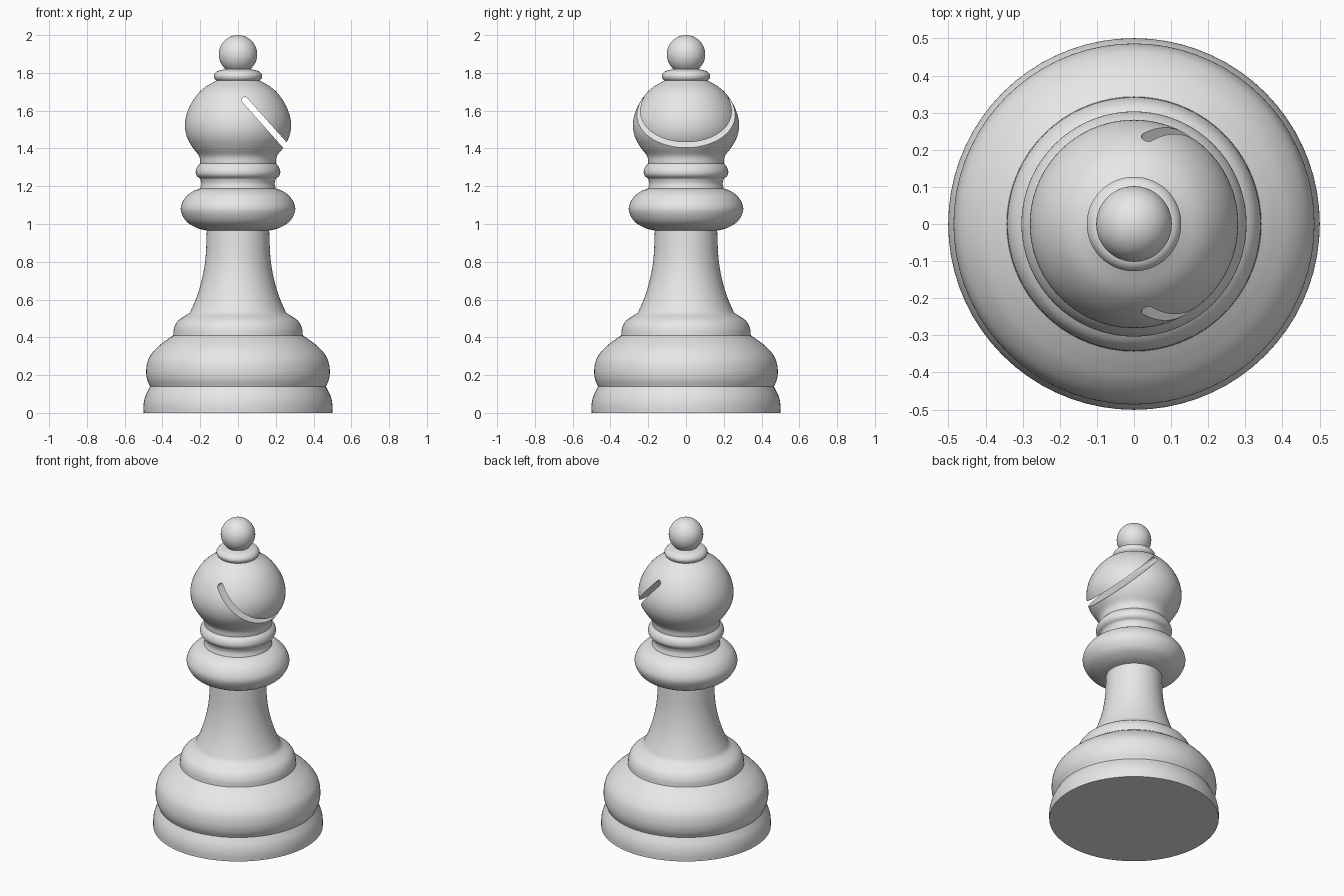
import bpy, bmesh, math
from mathutils import Vector

if "Cube" in bpy.data.objects:
    bpy.data.objects.remove(bpy.data.objects["Cube"])

SEGMENTS = 72
grey = bpy.data.materials.new("light grey")
grey.diffuse_color = (0.8, 0.8, 0.8, 1)
grey.use_nodes = True
grey.node_tree.nodes["Principled BSDF"].inputs["Base Color"].default_value = grey.diffuse_color


def smooth_curve(pts, steps=4):
    """Catmull-Rom through (radius, height) points, ends kept sharp."""
    p = [Vector(q) for q in pts]
    p = [2 * p[0] - p[1]] + p + [2 * p[-1] - p[-2]]
    out = []
    for i in range(1, len(p) - 2):
        a, b, c, d = p[i - 1:i + 3]
        for s in range(steps):
            t = s / steps
            out.append(0.5 * (2 * b + (c - a) * t + (2 * a - 5 * b + 4 * c - d) * t ** 2
                              + (3 * b - a - 3 * c + d) * t ** 3))
    return out + [p[-2]]


def mesh_object(name, bm):
    bmesh.ops.recalc_face_normals(bm, faces=bm.faces)
    mesh = bpy.data.meshes.new(name)
    bm.to_mesh(mesh)
    bm.free()
    mesh.materials.append(grey)
    ob = bpy.data.objects.new(name, mesh)
    bpy.context.collection.objects.link(ob)
    return ob


def lathe(name, profile):
    bm = bmesh.new()
    rings = []
    for r, z in profile:
        rings.append([bm.verts.new((r * math.cos(2 * math.pi * k / SEGMENTS),
                                    r * math.sin(2 * math.pi * k / SEGMENTS), z))
                      for k in range(SEGMENTS)])
    for lo, hi in zip(rings, rings[1:]):
        for k in range(SEGMENTS):
            n = (k + 1) % SEGMENTS
            bm.faces.new((lo[k], lo[n], hi[n], hi[k]))
    bm.faces.new(rings[0])
    top = bm.verts.new((0, 0, 2.0))
    for k in range(SEGMENTS):
        bm.faces.new((rings[-1][k], rings[-1][(k + 1) % SEGMENTS], top))
    return mesh_object(name, bm)


# Profile sections, each smooth, meeting at creases
sections = [
    # foot
    [(0.5, 0), (0.5, 0.045), (0.49, 0.09), (0.466, 0.14)],
    # wide base bulge
    [(0.466, 0.14), (0.482, 0.18), (0.486, 0.23), (0.472, 0.29), (0.43, 0.345),
     (0.38, 0.385), (0.343, 0.41)],
    # step
    [(0.343, 0.41), (0.338, 0.45), (0.315, 0.49), (0.255, 0.53)],
    # stem
    [(0.255, 0.53), (0.22, 0.61), (0.19, 0.71), (0.172, 0.82), (0.165, 0.965)],
    # big collar
    [(0.165, 0.965), (0.215, 0.978), (0.27, 1.01), (0.3, 1.06), (0.3, 1.1),
     (0.275, 1.145), (0.235, 1.175), (0.2, 1.188)],
    # neck
    [(0.2, 1.188), (0.194, 1.215), (0.2, 1.24)],
    # small ring
    [(0.2, 1.24), (0.218, 1.255), (0.224, 1.275), (0.217, 1.3), (0.2, 1.32)],
    # head
    [(0.2, 1.32), (0.206, 1.36), (0.24, 1.405), (0.27, 1.46), (0.281, 1.52),
     (0.271, 1.585), (0.238, 1.655), (0.187, 1.715), (0.115, 1.76)],
    # top ring
    [(0.115, 1.76), (0.125, 1.772), (0.126, 1.79), (0.108, 1.81), (0.066, 1.82)],
]
profile = []
for sec in sections:
    curve = smooth_curve(sec)
    profile += curve[1:] if profile else curve

# ball finial
for i in range(1, 18):
    a = math.radians(-50 + 140 * i / 18)
    profile.append(Vector((0.102 * math.cos(a), 1.898 + 0.102 * math.sin(a))))

bishop = lathe("bishop_piece", profile)

# Slanted slot with a round inner end, cut through the head
start, end = Vector((0.036, 1.656)), Vector((0.40, 1.248))
along = (end - start).normalized()
side = Vector((-along.y, along.x))
half = 0.0165
outline = [start + half * (side * math.cos(t) - along * math.sin(t))
           for t in (math.pi * i / 8 for i in range(9))]
outline += [end - side * half, end + side * half]
bm = bmesh.new()
face = bm.faces.new([bm.verts.new((p.x, -0.5, p.y)) for p in outline])
ext = bmesh.ops.extrude_face_region(bm, geom=[face])
bmesh.ops.translate(bm, vec=(0, 1, 0),
                    verts=[v for v in ext["geom"] if isinstance(v, bmesh.types.BMVert)])
cutter = mesh_object("slot_cutter", bm)
cutter.hide_render = True

mod = bishop.modifiers.new("slot", "BOOLEAN")
mod.operation = "DIFFERENCE"
mod.solver = "EXACT"
mod.object = cutter
bpy.context.view_layer.objects.active = bishop
bishop.select_set(True)
bpy.ops.object.modifier_apply(modifier=mod.name)
bpy.data.objects.remove(cutter)
bpy.ops.object.shade_smooth_by_angle(angle=math.radians(40))
